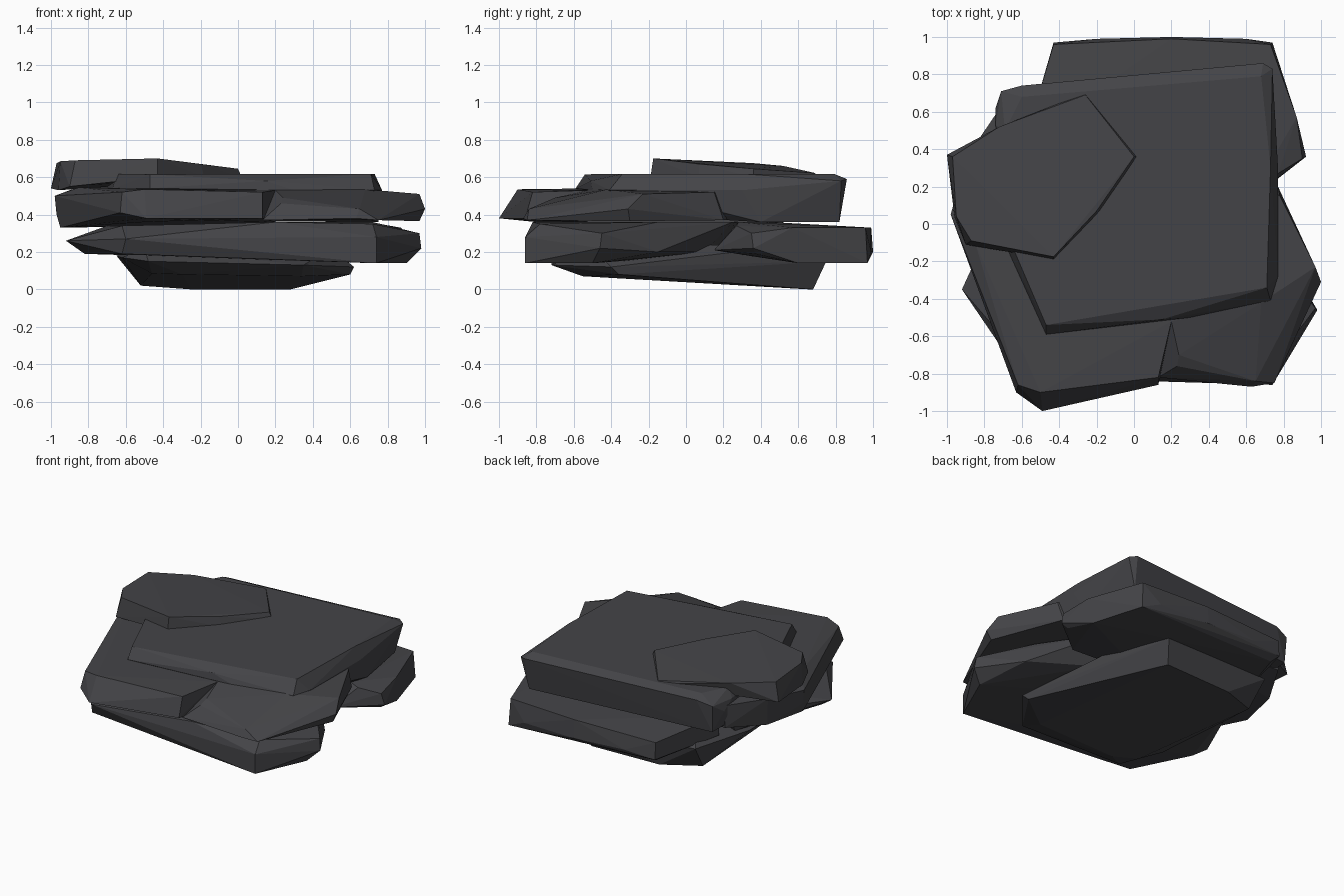
import bpy, bmesh

stone = bpy.data.materials.new("dark slate grey")
stone.diffuse_color = (0.058, 0.058, 0.064, 1)


def slab(name, points):
    """Faceted rock slab: convex hull of its corner points."""
    bm = bmesh.new()
    for p in points:
        bm.verts.new(p)
    res = bmesh.ops.convex_hull(bm, input=bm.verts[:])
    junk = {g for g in res["geom_interior"] + res["geom_unused"]
            if isinstance(g, bmesh.types.BMVert)}
    bmesh.ops.delete(bm, geom=list(junk), context='VERTS')
    bmesh.ops.dissolve_limit(bm, angle_limit=0.03, verts=bm.verts[:], edges=bm.edges[:])
    bmesh.ops.recalc_face_normals(bm, faces=bm.faces[:])
    me = bpy.data.meshes.new(name)
    bm.to_mesh(me)
    bm.free()
    me.materials.append(stone)
    ob = bpy.data.objects.new(name, me)
    bpy.context.collection.objects.link(ob)
    return ob


# tilted base slab, lowest at the back
slab("base_slab", [
    (-.52, .55, .02), (-.25, .66, 0), (.28, .68, 0), (.34, -.55, .07),
    (.6, -.36, .08), (-.3, -.58, .08), (-.46, -.5, .085),
    (-.65, .2, .18), (-.55, .68, .2), (.33, .75, .15), (.62, -.4, .12),
    (.35, -.72, .13), (-.48, -.72, .15), (-.62, -.45, .17),
    (-.5, .6, .25), (.36, .68, .25), (.5, -.5, .22), (-.5, -.6, .22)])

# lower front slab
slab("lower_front_slab", [
    (-.92, -.35, .26), (-.82, -.38, .19), (-.74, -.58, .25), (-.62, -.78, .19),
    (-.6, -.82, .27), (.74, -.86, .14), (.74, -.86, .28), (.9, -.5, .14),
    (.98, -.46, .22), (.97, -.45, .3), (.86, -.38, .32), (.72, -.78, .35),
    (.2, -.82, .36), (-.62, -.7, .34), (-.7, -.1, .34), (-.6, .35, .34),
    (-.6, .3, .2), (.45, .25, .36), (.4, .1, .2), (.8, -.15, .2), (.72, -.15, .36)])

# lower back slab, its underside stepping up towards the front
slab("lower_back_slab", [
    (-.43, .97, .2), (-.43, .96, .32), (-.2, .99, .22), (.2, 1, .2),
    (.2, .99, .33), (.6, .99, .2), (.74, .97, .14), (.73, .96, .33),
    (.87, .57, .33), (.92, .36, .22), (.9, .35, .3), (.77, .27, .34),
    (.85, .6, .14), (.88, .37, .19), (.65, .15, .21), (.1, .2, .2), (.1, .3, .36),
    (-.58, .45, .22), (-.58, .45, .36), (-.4, .92, .17), (.7, .28, .36)])

# middle slab, left piece
slab("middle_slab_left", [
    (-.98, .05, .5), (-.97, .06, .4), (-.95, .02, .33), (-.88, .33, .33),
    (-.9, .35, .53), (-.72, -.6, .4), (-.63, -.9, .41), (-.49, -1, .38),
    (-.2, -.89, .37), (.13, -.86, .38), (.13, -.82, .52), (-.5, -.9, .535),
    (-.62, -.86, .52), (-.85, -.1, .545), (.2, -.52, .53), (.2, -.5, .36),
    (.2, .5, .53), (.2, .5, .36), (-.73, .6, .37), (-.73, .6, .53), (-.5, -.8, .36)])

# middle slab, right piece with the notch beside it
slab("middle_slab_right", [
    (.2, -.52, .53), (.23, -.76, .46), (.13, -.82, .37), (.25, -.75, .37),
    (.63, -.87, .38), (.75, -.85, .37), (.65, -.84, .43), (1, -.31, .43),
    (.97, -.3, .365), (.97, -.23, .51), (.78, .15, .52), (.77, .2, .37),
    (.2, .4, .37), (.2, .4, .54), (.68, -.42, .535), (.24, -.7, .49)])

# broad upper slab
slab("upper_slab", [
    (-.74, .53, .56), (-.74, .54, .4), (-.74, .62, .5), (-.71, .71, .56),
    (-.7, .7, .37), (-.6, .74, .59), (.69, .86, .59), (.68, .82, .36),
    (.74, .83, .58), (.77, .3, .53), (.77, -.28, .53), (.73, -.41, .53),
    (.3, -.5, .53), (-.47, -.59, .54), (-.67, -.15, .54), (-.47, -.54, .615),
    (.3, -.39, .618), (.71, -.34, .618), (.73, .3, .618), (.68, .79, .618),
    (-.6, .68, .618), (-.69, .5, .618), (-.65, -.12, .618),
    (.15, -.51, .58), (.75, .4, .36), (-.6, -.1, .4), (.6, -.3, .4)])

# small tilted top plate
slab("top_plate", [
    (-1, .37, .54), (-.96, .04, .53), (-.9, -.11, .55), (-.43, -.19, .6),
    (-.72, .5, .56), (-.26, .7, .6), (.02, .36, .6),
    (-.97, .36, .675), (-.95, .04, .685), (-.87, -.09, .69), (-.43, -.175, .70),
    (0, .36, .645), (-.26, .69, .622), (-.72, .52, .66), (-.2, .07, .67),
    (-.18, .07, .6)])
